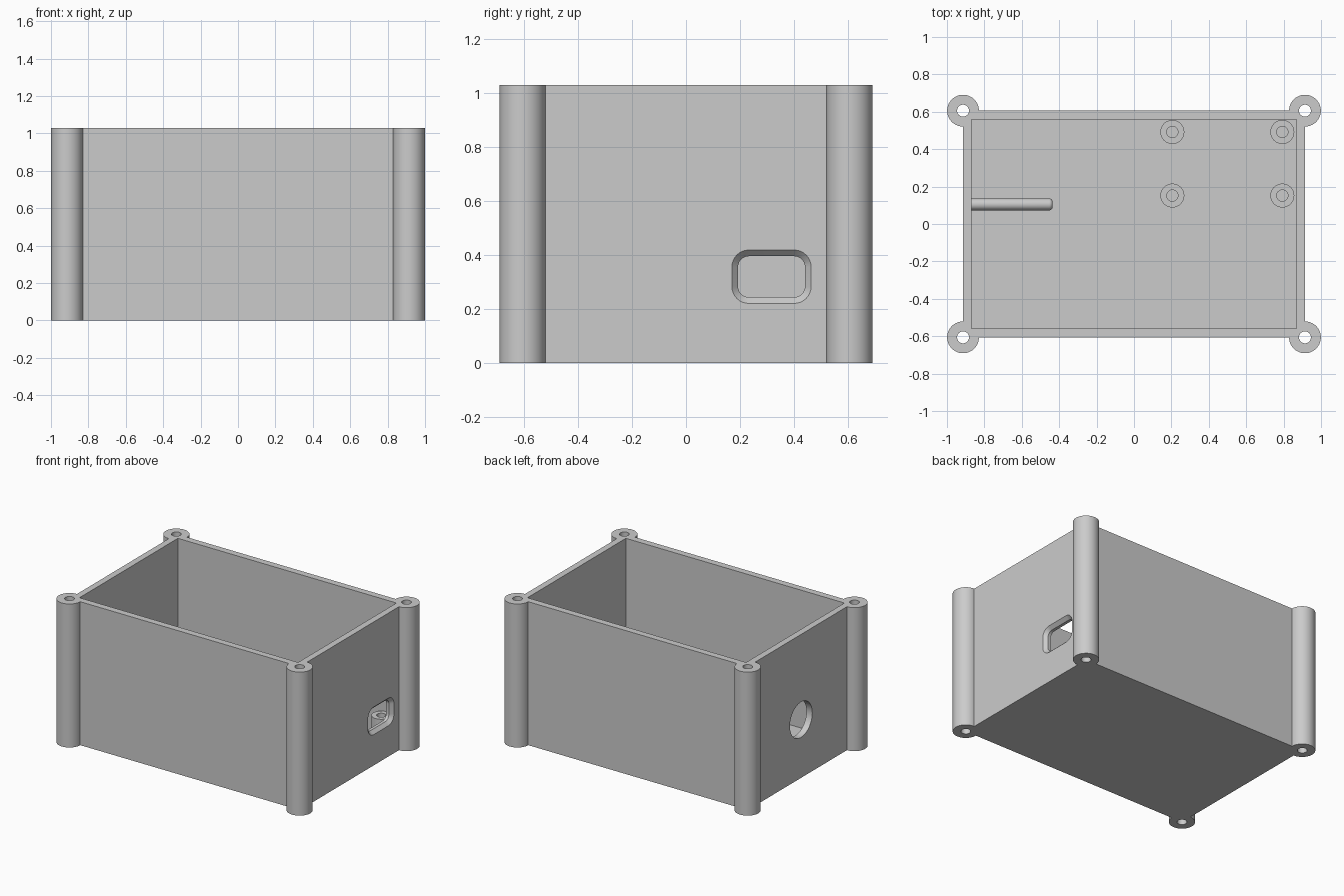
import bpy, bmesh, math
from mathutils import Matrix, Vector

if "Cube" in bpy.data.objects:
    bpy.data.objects.remove(bpy.data.objects["Cube"])

H = 1.03                      # overall height
WX, WY = 0.914, 0.606         # outer wall half sizes
IX, IY = 0.868, 0.558         # cavity half sizes
FLOOR = 0.04
POST_R, POST_HOLE = 0.085, 0.032

grey = bpy.data.materials.new("grey_plastic")
grey.diffuse_color = (0.6, 0.6, 0.6, 1)
grey.use_nodes = True
grey.node_tree.nodes["Principled BSDF"].inputs["Base Color"].default_value = grey.diffuse_color


def finish(name, bm):
    bmesh.ops.recalc_face_normals(bm, faces=bm.faces)
    me = bpy.data.meshes.new(name)
    bm.to_mesh(me)
    bm.free()
    me.materials.append(grey)
    ob = bpy.data.objects.new(name, me)
    bpy.context.collection.objects.link(ob)
    return ob


def box(name, lo, hi):
    bm = bmesh.new()
    bmesh.ops.create_cube(bm, size=1)
    lo, hi = Vector(lo), Vector(hi)
    for v in bm.verts:
        v.co = Vector(((lo[i] + hi[i]) / 2 + v.co[i] * (hi[i] - lo[i]) for i in range(3)))
    return finish(name, bm)


def rod(name, r, start, length, axis="Z", seg=48):
    bm = bmesh.new()
    bmesh.ops.create_cone(bm, cap_ends=True, segments=seg, radius1=r, radius2=r, depth=length)
    bmesh.ops.translate(bm, verts=bm.verts, vec=(0, 0, length / 2))
    if axis == "X":
        bmesh.ops.rotate(bm, verts=bm.verts, matrix=Matrix.Rotation(math.pi / 2, 3, "Y"))
    bmesh.ops.translate(bm, verts=bm.verts, vec=start)
    return finish(name, bm)


def loft_x(name, sections, cy, cz):
    """Rounded-rectangle sections (x, half width, half height, corner radius) joined along x."""
    bm = bmesh.new()
    rings = []
    for x, w, h, r in sections:
        ring = []
        for q, (sy, sz) in enumerate(((1, 1), (-1, 1), (-1, -1), (1, -1))):
            for k in range(9):
                a = (q + k / 8) * math.pi / 2
                ring.append(bm.verts.new((x, cy + sy * (w - r) + r * math.cos(a),
                                          cz + sz * (h - r) + r * math.sin(a))))
        rings.append(ring)
    n = len(rings[0])
    for a, b in zip(rings, rings[1:]):
        for i in range(n):
            bm.faces.new((a[i], a[(i + 1) % n], b[(i + 1) % n], b[i]))
    bm.faces.new(rings[0])
    bm.faces.new(rings[-1])
    return finish(name, bm)


def combine(target, tool, operation):
    m = target.modifiers.new(operation.lower(), "BOOLEAN")
    m.operation, m.object, m.solver = operation, tool, "EXACT"
    bpy.context.view_layer.objects.active = target
    bpy.ops.object.modifier_apply(modifier=m.name)
    bpy.data.objects.remove(tool, do_unlink=True)


# Case body with four round corner posts
case = box("case", (-WX, -WY, 0), (WX, WY, H))
corners = [(sx * WX, sy * WY) for sx in (-1, 1) for sy in (-1, 1)]
for x, y in corners:
    combine(case, rod("post", POST_R, (x, y, 0), H, seg=64), "UNION")

# Open cavity and screw holes through the posts
combine(case, box("cavity", (-IX, -IY, FLOOR), (IX, IY, H + 0.2)), "DIFFERENCE")
for x, y in corners:
    combine(case, rod("screw_hole", POST_HOLE, (x, y, -0.1), H + 0.2, seg=32), "DIFFERENCE")

# Chamfered connector window in the right wall
W, D, R = 0.124, 0.076, 0.04
window = loft_x("window", [(IX - 0.04, W, D, R), (WX - 0.024, W, D, R),
                           (WX, W + 0.023, D + 0.023, R + 0.023),
                           (WX + 0.04, W + 0.023, D + 0.023, R + 0.023)], 0.317, 0.32)
combine(case, window, "DIFFERENCE")

# Round cable hole in the left wall
combine(case, rod("cable_hole", 0.127, (-WX - 0.05, 0, 0.418), 0.15, "X", 64), "DIFFERENCE")

# Circuit board standoffs with blind holes
standoffs = []
for x in (0.205, 0.793):
    for y in (0.152, 0.492):
        s = rod("standoff", 0.064, (x, y, FLOOR - 0.01), 0.24 - FLOOR)
        combine(s, rod("standoff_hole", 0.03, (x, y, FLOOR + 0.002), 0.4, seg=32), "DIFFERENCE")
        standoffs.append(s)

# Horizontal peg with a rounded tip on the left wall
peg = rod("peg", 0.032, (-IX - 0.01, 0.105, 0.2), 0.443, "X", 32)
bm = bmesh.new()
bm.from_mesh(peg.data)
tip = [e for e in bm.edges if all(v.co.x > -0.5 for v in e.verts)]
bmesh.ops.bevel(bm, geom=tip, offset=0.018, segments=4, profile=0.5, affect="EDGES")
bm.to_mesh(peg.data)
bm.free()

# Smooth round surfaces, keep edges sharp
for ob in [case, peg] + standoffs:
    bpy.ops.object.select_all(action="DESELECT")
    ob.select_set(True)
    bpy.context.view_layer.objects.active = ob
    bpy.ops.object.shade_smooth_by_angle(angle=math.radians(30))
